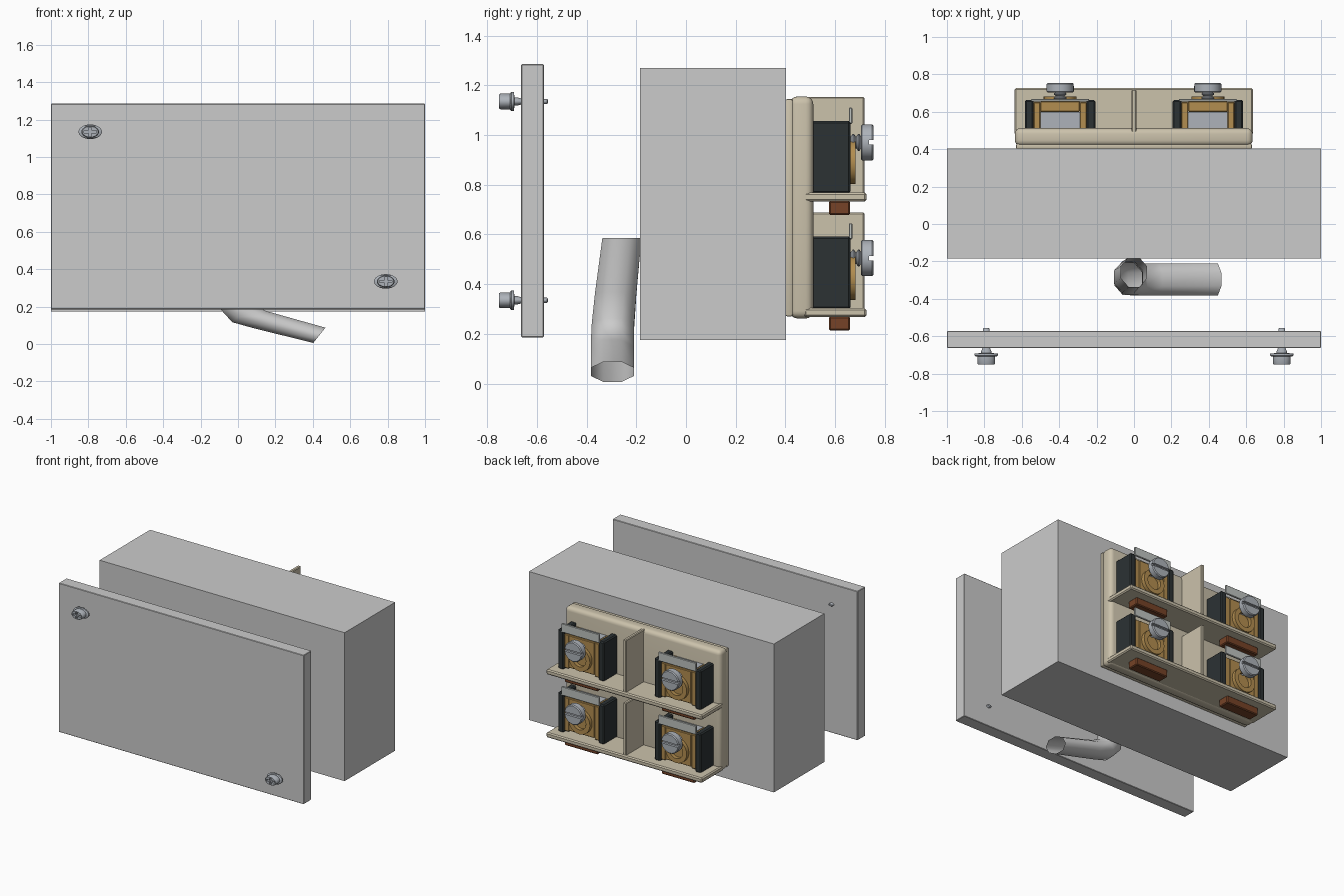
import bpy, bmesh, math
from mathutils import Matrix, Vector

if "Cube" in bpy.data.objects:
    bpy.data.objects.remove(bpy.data.objects["Cube"])


def material(name, rgb):
    m = bpy.data.materials.new(name)
    m.diffuse_color = (*rgb, 1)
    m.use_nodes = True
    m.node_tree.nodes["Principled BSDF"].inputs["Base Color"].default_value = m.diffuse_color
    return m


BEIGE = material("beige_plastic", (0.60, 0.54, 0.41))
BLACK = material("dark_plastic", (0.025, 0.032, 0.034))
BRASS = material("brass", (0.45, 0.27, 0.08))
STEEL = material("steel", (0.42, 0.45, 0.49))
BROWN = material("brown_insulator", (0.18, 0.055, 0.02))
LABEL = material("label_grey", (0.52, 0.55, 0.53))


def finish(name, bm, mat=None, smooth=False):
    bmesh.ops.recalc_face_normals(bm, faces=bm.faces)
    me = bpy.data.meshes.new(name)
    bm.to_mesh(me)
    bm.free()
    ob = bpy.data.objects.new(name, me)
    bpy.context.collection.objects.link(ob)
    if mat:
        me.materials.append(mat)
    if smooth:
        activate(ob)
        bpy.ops.object.shade_smooth_by_angle(angle=math.radians(40))
    return ob


def activate(ob):
    bpy.ops.object.select_all(action='DESELECT')
    ob.select_set(True)
    bpy.context.view_layer.objects.active = ob


def box(name, x, y, z, mat=None, bevel=0, segments=1):
    """Box from (min, max) pairs, with optional edge bevel."""
    bm = bmesh.new()
    bmesh.ops.create_cube(bm, size=1)
    for v in bm.verts:
        v.co = Vector([(r[0] + r[1]) / 2 + c * (r[1] - r[0]) for c, r in zip(v.co, (x, y, z))])
    if bevel:
        bmesh.ops.bevel(bm, geom=bm.edges[:], offset=bevel, segments=segments,
                        profile=0.5, affect='EDGES')
    return finish(name, bm, mat, segments > 1)


def lathe(name, profile, cx, cz, mat, zscale=1.0, sides=24, closed=False):
    """Revolve (radius, y) points about a y axis through (cx, cz)."""
    bm = bmesh.new()
    rings = [[bm.verts.new((cx + r * math.cos(2 * math.pi * i / sides), y,
                            cz + zscale * r * math.sin(2 * math.pi * i / sides)))
              for i in range(sides)] for r, y in profile]
    pairs = list(zip(rings, rings[1:]))
    if closed:
        pairs.append((rings[-1], rings[0]))
    else:
        bm.faces.new(rings[0])
        bm.faces.new(rings[-1])
    for a, b in pairs:
        for i in range(sides):
            j = (i + 1) % sides
            bm.faces.new((a[i], a[j], b[j], b[i]))
    return finish(name, bm, mat, True)


def cut(ob, cutter):
    """Cut a slot and discard the cutter."""
    cutter.hide_render = True
    mod = ob.modifiers.new("slot", 'BOOLEAN')
    mod.operation = 'DIFFERENCE'
    mod.object = cutter
    activate(ob)
    bpy.ops.object.modifier_apply(modifier=mod.name)
    bpy.data.objects.remove(cutter)


# enclosure and its detached cover
box("enclosure_body", (-1, 1), (-0.185, 0.403), (0.175, 1.27))
box("front_cover", (-1, 1), (-0.663, -0.572), (0.186, 1.285), bevel=0.003)

# cover screws with flattened heads, washers and cross slots
for tag, sx, sz in (("left", -0.79, 1.135), ("right", 0.79, 0.335)):
    head = lathe("cover_screw_head_" + tag,
                 [(0.042, -0.752), (0.047, -0.746), (0.047, -0.705)], sx, sz, STEEL, 0.68)
    for w, h in ((0.033, 0.006), (0.008, 0.024)):
        cut(head, box("slot_cutter", (sx - w, sx + w), (-0.77, -0.735), (sz - h, sz + h)))
    lathe("cover_screw_washer_" + tag,
          [(0.055, -0.708), (0.063, -0.703), (0.063, -0.693), (0.03, -0.690)], sx, sz, STEEL, 0.62)
    lathe("cover_screw_shaft_" + tag,
          [(0.027, -0.695), (0.027, -0.680), (0.02, -0.663), (0.017, -0.56), (0.012, -0.556)],
          sx, sz, STEEL, 0.62, 16)

# bent cable sleeve, open at both ends: centre, in-plane half width vector, depth
path = [((0.0, -0.258, 0.585), (0.075, 0.0), 0.085),
        ((-0.03, -0.283, 0.36), (0.083, 0.010), 0.090),
        ((-0.03, -0.294, 0.23), (0.080, 0.035), 0.092),
        ((0.02, -0.296, 0.165), (0.055, 0.052), 0.093),
        ((0.12, -0.296, 0.130), (0.035, 0.050), 0.093),
        ((0.435, -0.296, 0.047), (0.035, 0.044), 0.093)]
bm = bmesh.new()
rings = []
for c, u, b in path:
    rings.append([bm.verts.new((c[0] + u[0] * math.cos(t), c[1] + b * math.sin(t),
                                c[2] + u[1] * math.cos(t)))
                  for t in [math.pi * (2 * i + 1) / 8 for i in range(8)]])
for a, b in zip(rings, rings[1:]):
    for i in range(8):
        bm.faces.new((a[i], a[(i + 1) % 8], b[(i + 1) % 8], b[i]))
cable = finish("cable_sleeve", bm)
activate(cable)
bpy.ops.object.shade_smooth_by_angle(angle=math.radians(60))

# terminal block base
box("terminal_base_lip", (-0.63, 0.63), (0.40, 0.43), (0.27, 1.145), BEIGE, 0.008, 2)
box("terminal_base", (-0.637, 0.634), (0.418, 0.512), (0.262, 1.155), BEIGE, 0.03, 4)

# one terminal, repeated in two columns and two rows
def terminal(tag, cx, dz):
    def part(name, x, y, z, mat, bevel=0):
        return box(name + tag, (cx + x[0], cx + x[1]), y, (z[0] + dz, z[1] + dz), mat, bevel)

    sz = 0.97 + dz
    for s, side in ((-1, "left"), (1, "right")):
        part("side_block_" + side, sorted((s * 0.142, s * 0.189)), (0.505, 0.662),
             (0.765, 1.057), BLACK, 0.008)
        part("brass_post_" + side, sorted((s * 0.105, s * 0.142)), (0.505, 0.652),
             (0.78, 1.03), BRASS, 0.004)
    part("clamp_block", (-0.105, 0.105), (0.505, 0.60), (0.78, 1.03), STEEL)
    part("contact_plate", (-0.105, 0.105), (0.600, 0.655), (0.79, 1.03), BRASS, 0.004)
    part("label_plate", (-0.155, 0.155), (0.655, 0.669), (1.045, 1.11), LABEL, 0.003)
    part("insulator_foot", (-0.135, 0.135), (0.575, 0.66), (0.678, 0.735), BROWN, 0.006)
    # brass wire lug below the screw
    lathe("wire_lug" + tag, [(0.055, 0.655), (0.055, 0.682), (0.088, 0.682), (0.088, 0.655)],
          cx, sz - 0.08, BRASS, closed=True)
    # threaded shank
    thread = []
    for k in range(6):
        y = 0.575 + k * 0.022
        thread += [(0.024, y), (0.034, y + 0.008), (0.034, y + 0.012), (0.024, y + 0.020)]
    lathe("screw_thread" + tag, thread, cx, sz, STEEL, sides=16)
    head = lathe("screw_head" + tag,
                 [(0.068, 0.704), (0.073, 0.709), (0.073, 0.748), (0.067, 0.755)], cx, sz, STEEL)
    cut(head, box("slot_cutter", (cx - 0.1, cx + 0.1), (0.737, 0.78), (sz - 0.009, sz + 0.009)))


for row, dz in (("upper", 0.0), ("lower", -0.465)):
    # shelf and upright partition for each row
    box("shelf_" + row, (-0.638, 0.635), (0.475, 0.726), (0.732 + dz, 0.769 + dz), BEIGE, 0.008)
    box("partition_" + row, (-0.013, 0.013), (0.478, 0.718), (0.76 + dz, 1.153 + dz), BEIGE, 0.005)
    for col, cx in (("left", -0.395), ("right", 0.395)):
        terminal("_%s_%s" % (row, col), cx, dz)
